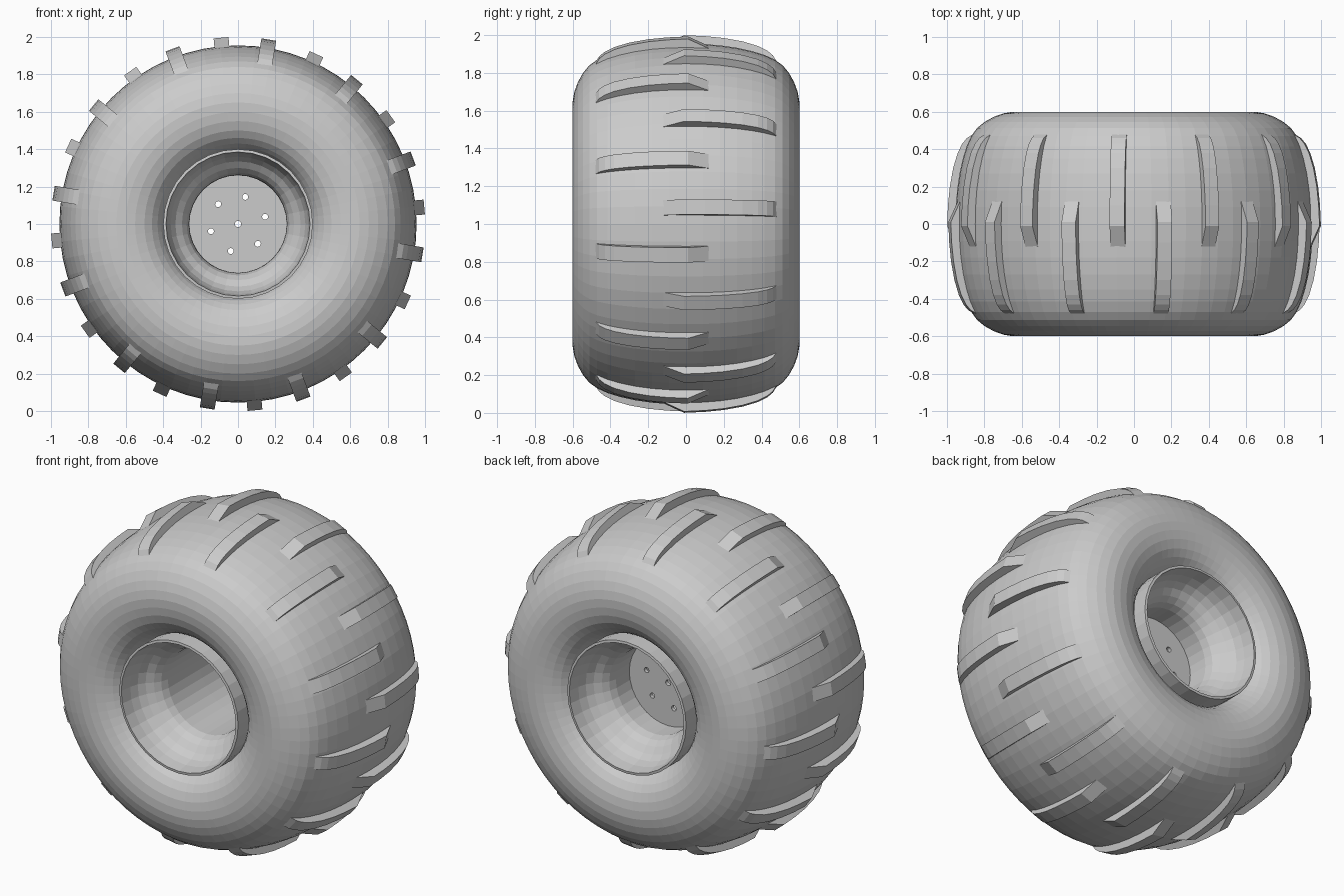
import bpy, bmesh
from math import sin, cos, pi, radians

if "Cube" in bpy.data.objects:
    bpy.data.objects.remove(bpy.data.objects["Cube"])

AXLE_Z = 1.0


def add_mesh(name, bm):
    bmesh.ops.recalc_face_normals(bm, faces=bm.faces)
    me = bpy.data.meshes.new(name)
    bm.to_mesh(me)
    bm.free()
    ob = bpy.data.objects.new(name, me)
    bpy.context.collection.objects.link(ob)
    ob.location.z = AXLE_Z
    return ob


def lathe(name, half, n):
    """Spin a (radius, y) half profile, mirrored in y, around the axle."""
    prof = half + [(r, -y) for r, y in reversed(half) if y > 1e-6]
    bm = bmesh.new()
    rings = [[bm.verts.new((r * cos(2 * pi * i / n), y, r * sin(2 * pi * i / n)))
              for i in range(n)] for r, y in prof]
    for a, b in zip(rings, rings[1:]):
        for i in range(n):
            j = (i + 1) % n
            bm.faces.new((a[i], a[j], b[j], b[i]))
    return add_mesh(name, bm)


def smooth(ob, angle):
    bpy.ops.object.select_all(action='DESELECT')
    ob.select_set(True)
    bpy.context.view_layer.objects.active = ob
    bpy.ops.object.shade_smooth_by_angle(angle=radians(angle))


# Balloon tyre carcass, bead to crown centre
lathe("tyre", [(.395, .45), (.41, .485), (.43, .515), (.46, .547), (.50, .573),
               (.55, .591), (.60, .599), (.65, .60), (.70, .591), (.75, .573),
               (.80, .545), (.84, .512), (.87, .47), (.895, .415), (.915, .35),
               (.933, .27), (.946, .18), (.953, .09), (.955, 0)], 64)

# Rim: outer lip wall, rolled edge, stepped bowl, inner barrel
lathe("rim", [(.40, .43), (.40, .57), (.385, .572), (.375, .50), (.36, .45),
              (.335, .41), (.30, .38), (.275, .345), (.262, .30), (.26, 0)], 32)

# Hub plate with an axle hole and six bolt holes
cu = bpy.data.curves.new("hub_plate", 'CURVE')
cu.dimensions = '2D'
cu.fill_mode = 'BOTH'
cu.extrude = .012


def circle(cx, cy, r, n):
    sp = cu.splines.new('POLY')
    sp.points.add(n - 1)
    for i, p in enumerate(sp.points):
        t = 2 * pi * i / n
        p.co = (cx + r * cos(t), cy + r * sin(t), 0, 1)
    sp.use_cyclic_u = True


circle(0, 0, .261, 32)
circle(0, 0, .017, 12)
for k in range(6):
    t = radians(15 + 60 * k)
    circle(.15 * cos(t), .15 * sin(t), .016, 12)
hub = bpy.data.objects.new("hub_plate", cu)
bpy.context.collection.objects.link(hub)
hub.location = (0, .16, AXLE_Z)
hub.rotation_euler.x = pi / 2
bpy.ops.object.select_all(action='DESELECT')
hub.select_set(True)
bpy.context.view_layer.objects.active = hub
bpy.ops.object.convert(target='MESH')

# Tread lugs: one extruded side profile (y, radius), repeated around each row
LUG = [(.13, .945), (.01, 1.0), (-.10, .995), (-.20, .985), (-.30, .967),
       (-.38, .943), (-.43, .918), (-.46, .893), (-.48, .86),
       (-.44, .84), (-.25, .90), (0, .93)]


def lug_row(name, side, start):
    bm = bmesh.new()
    for k in range(12):
        t = radians(start + 30 * k)
        loops = []
        for w in (-.04, .04):
            loops.append([bm.verts.new((r * cos(t) - w * sin(t), side * y,
                                        r * sin(t) + w * cos(t))) for y, r in LUG])
        a, b = loops
        bm.faces.new(a)
        bm.faces.new(b)
        for i in range(len(LUG)):
            j = (i + 1) % len(LUG)
            bm.faces.new((a[i], a[j], b[j], b[i]))
    return add_mesh(name, bm)


lug_row("front_tread_lugs", 1, 20.5)
lug_row("back_tread_lugs", -1, 5.2)
